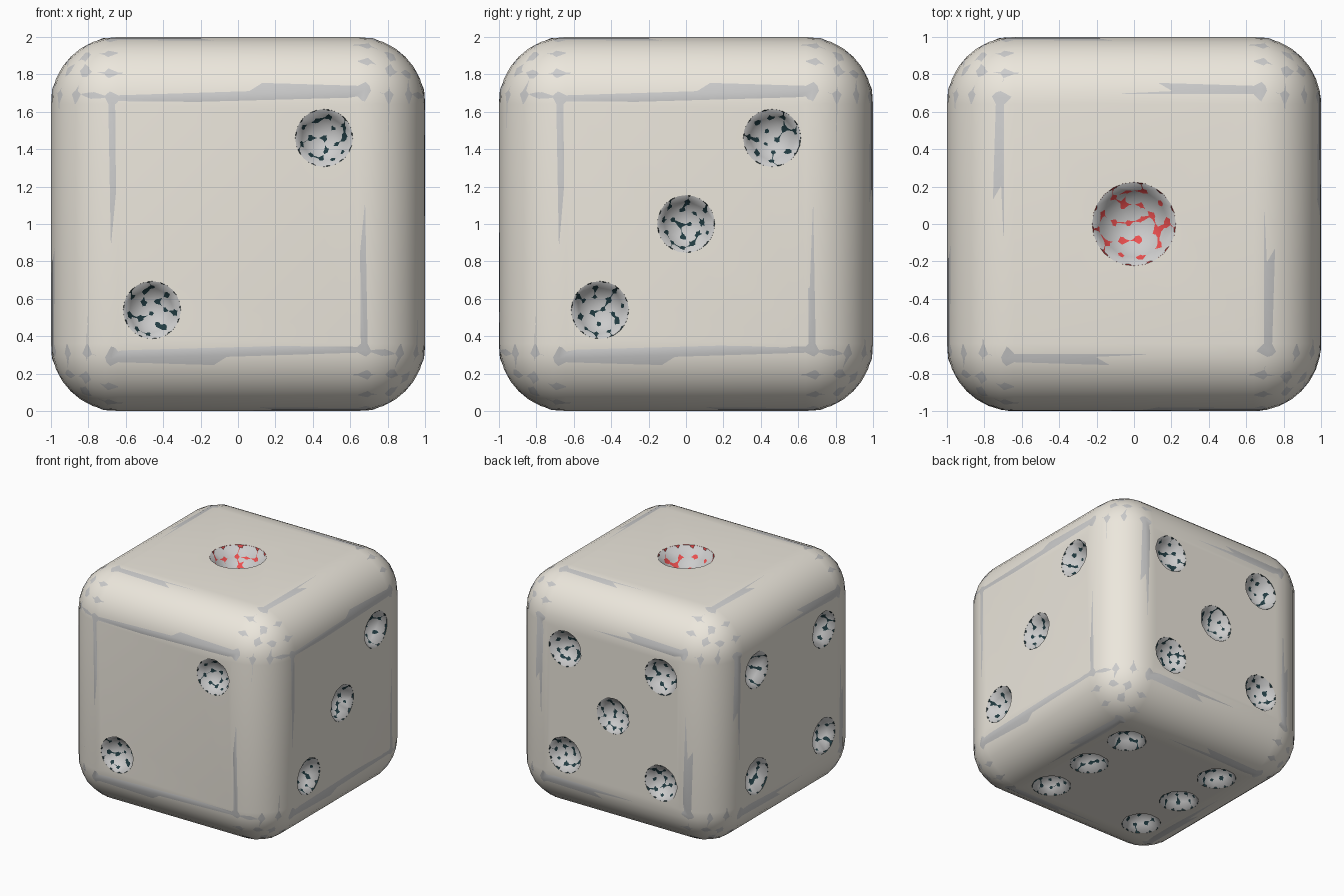
import bpy, math
from mathutils import Vector

if "Cube" in bpy.data.objects:
    bpy.data.objects.remove(bpy.data.objects["Cube"])

R = 0.36      # edge rounding
P = 0.46      # pip offset from face centre


def material(name, rgb):
    m = bpy.data.materials.new(name)
    m.diffuse_color = (*rgb, 1)
    m.use_nodes = True
    m.node_tree.nodes["Principled BSDF"].inputs["Base Color"].default_value = m.diffuse_color
    return m


ivory = material("ivory", (0.84, 0.80, 0.72))
dark = material("dark_pip", (0.015, 0.045, 0.055))
red = material("red_pip", (0.85, 0.08, 0.08))

# rounded cube
bpy.ops.mesh.primitive_cube_add(size=2, location=(0, 0, 1))
body = bpy.context.object
body.name = "die_body"
body.data.materials.append(ivory)
bev = body.modifiers.new("rounding", 'BEVEL')
bev.width, bev.segments = R, 8

# pip layouts: (face normal, in-plane axes, pip positions)
X, Y, Z = Vector((1, 0, 0)), Vector((0, 1, 0)), Vector((0, 0, 1))
four = [(a, b) for a in (-P, P) for b in (-P, P)]
diag = [(-P, -P), (P, P)]
faces = [
    (Z, X, Y, [(0, 0)]),
    (-Y, X, Z, diag),
    (X, Y, Z, diag + [(0, 0)]),
    (-X, Y, Z, four),
    (Y, X, Z, four + [(0, 0)]),
    (-Z, X, Y, four + [(-P, 0), (P, 0)]),
]

# spheres that carve the pips, each bowl slightly less than a hemisphere
cutters = []
for n, u, v, spots in faces:
    rim = 0.225 if len(spots) == 1 else 0.155
    depth = rim * 0.75
    rad = (rim ** 2 + depth ** 2) / (2 * depth)
    for a, b in spots:
        pos = Z + n * (1 + rad - depth) + u * a + v * b
        bpy.ops.mesh.primitive_uv_sphere_add(segments=24, ring_count=16, radius=rad, location=pos)
        c = bpy.context.object
        c.rotation_euler = n.to_track_quat('Z', 'Y').to_euler()
        c.data.materials.append(red if len(spots) == 1 else dark)
        cutters.append(c)
bpy.ops.object.select_all(action='DESELECT')
for c in cutters:
    c.select_set(True)
bpy.context.view_layer.objects.active = cutters[0]
bpy.ops.object.join()
cutter = bpy.context.object
cutter.name = "pip_cutter"
cutter.hide_render = True

cut = body.modifiers.new("pips", 'BOOLEAN')
cut.operation, cut.solver, cut.object = 'DIFFERENCE', 'EXACT', cutter
cut.material_mode = 'TRANSFER'

# bake the carved body and drop the cutter
dg = bpy.context.evaluated_depsgraph_get()
carved = bpy.data.meshes.new_from_object(body.evaluated_get(dg))
body.modifiers.clear()
body.data = carved
bpy.data.objects.remove(cutter)

# coarse grey shell sharing the same surface, lining the bowls with facets
shell = bpy.data.objects.new("coarse_shell", carved.copy())
shell.location = body.location
bpy.context.collection.objects.link(shell)
shell.data.materials.clear()
tri = shell.modifiers.new("tri", 'TRIANGULATE')
dec = shell.modifiers.new("coarse", 'DECIMATE')
dec.ratio = 0.16

for ob in (body, shell):
    bpy.ops.object.select_all(action='DESELECT')
    ob.select_set(True)
    bpy.context.view_layer.objects.active = ob
    bpy.ops.object.shade_smooth_by_angle(angle=math.radians(35))
